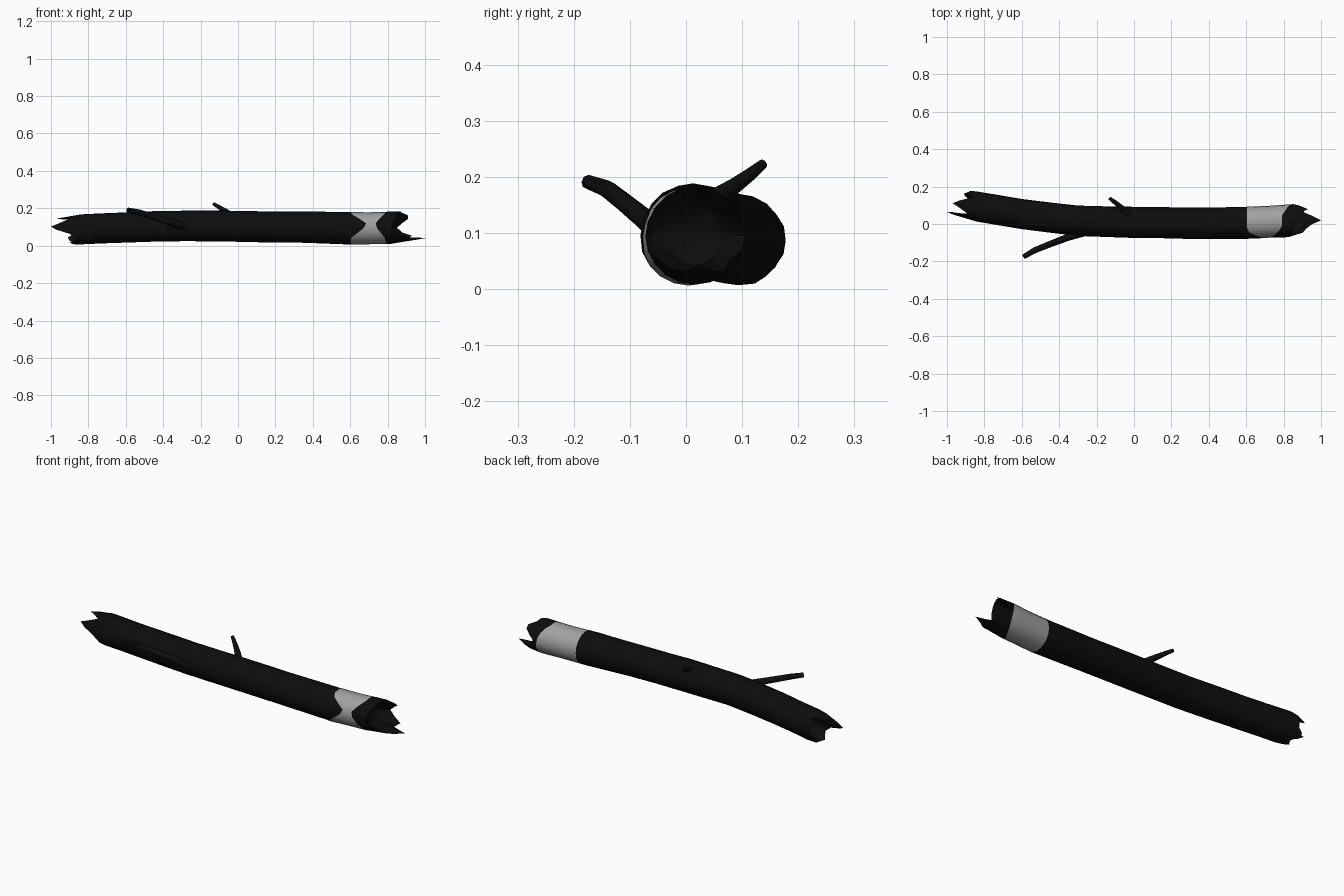
import bpy, bmesh, math, random
from mathutils import Vector

random.seed(4)
SIDES = 20
if "Cube" in bpy.data.objects:
    bpy.data.objects.remove(bpy.data.objects["Cube"])


def make_material(name, value):
    mat = bpy.data.materials.new(name)
    mat.use_nodes = True
    color = (value, value, value, 1)
    mat.diffuse_color = color
    shader = mat.node_tree.nodes["Principled BSDF"]
    shader.inputs["Base Color"].default_value = color
    shader.inputs["Roughness"].default_value = 0.9
    return mat


bark = make_material("dark bark", 0.004)
bare = make_material("pale bare wood", 0.36)

# Trunk centreline: x, y, z, radius
SPINE = [(-1, .115, .085, .08), (-.85, .095, .087, .081), (-.6, .053, .098, .081),
         (-.3, .017, .106, .082), (0, .008, .104, .083), (.3, .004, .099, .083),
         (.6, .005, .093, .087), (.72, .012, .093, .085), (.85, .018, .096, .088),
         (1, .02, .098, .088)]

# Rim positions round the trunk, from the back over the top to the front and under
LEFT_RIM = [-.88, -.87, -.89, -.86, -.93, -.97, -.93, -.89, -.95, -1,
            -.97, -.9, -.87, -.88, -.9, -.88, -.87, -.9, -.91, -.88]
RIGHT_RIM = [.85, .88, .91, .91, .87, .87, .86, .85, .84, .83,
             .82, .84, .9, .92, .95, 1, .96, .9, .93, .88]


def spine_at(x):
    for a, b in zip(SPINE, SPINE[1:]):
        if x <= b[0]:
            break
    t = (x - a[0]) / (b[0] - a[0])
    return [p + (q - p) * t for p, q in zip(a[1:], b[1:])]


def trunk_point(x, i, scale=1):
    y, z, r = spine_at(x)
    a = math.tau * i / SIDES
    return Vector((x, y + r * scale * math.cos(a), z + r * scale * math.sin(a)))


def front_weight(i, width):
    """One at the front of the trunk just above the middle, fading around it."""
    return max(0, 1 - abs(i - 9.3) / width)


def patch_start(i):
    return .605 + .09 * front_weight(i, 2.6)


def patch_end(i):
    back = max(0, math.cos(math.tau * (i + 1) / SIDES))
    return min(.79 + .05 * back - .06 * front_weight(i, 3.0), RIGHT_RIM[i] - .015)


def bridge(bm, low, high, material=0):
    n = len(low)
    for i in range(n):
        j = (i + 1) % n
        face = bm.faces.new((low[i], low[j], high[j], high[i]))
        face.material_index = material


def finish(bm, name, materials):
    bmesh.ops.recalc_face_normals(bm, faces=bm.faces)
    mesh = bpy.data.meshes.new(name)
    bm.to_mesh(mesh)
    bm.free()
    for mat in materials:
        mesh.materials.append(mat)
    obj = bpy.data.objects.new(name, mesh)
    bpy.context.collection.objects.link(obj)
    bpy.ops.object.select_all(action="DESELECT")
    obj.select_set(True)
    bpy.context.view_layer.objects.active = obj
    bpy.ops.object.shade_smooth_by_angle(angle=math.radians(45))
    return obj


# Trunk: outer wall with splintered rims and a hollow in each end
def rim_scale(x):
    return 1 - 2.6 * max(0, abs(x) - .87)


bm = bmesh.new()
rings = []


def add_ring(position, scale=lambda x: 1, jitter=0):
    ring = []
    for i in range(SIDES):
        x = position(i)
        ring.append(bm.verts.new(trunk_point(x, i, scale(x) + random.uniform(-jitter, jitter))))
    return ring


rings.append(add_ring(lambda i: LEFT_RIM[i], rim_scale))
for x in (-.84, -.72, -.6, -.45, -.3, -.15, 0, .15, .3, .45, .56):
    rings.append(add_ring(lambda i: x, jitter=.015))
first_patch = len(rings)
rings.append(add_ring(patch_start))
rings.append(add_ring(lambda i: (patch_start(i) + patch_end(i)) / 2))
rings.append(add_ring(patch_end))
rings.append(add_ring(lambda i: RIGHT_RIM[i], rim_scale))
for k in range(len(rings) - 1):
    bridge(bm, rings[k], rings[k + 1], 1 if k in (first_patch, first_patch + 1) else 0)

for rim, outer, side in ((LEFT_RIM, rings[0], -1), (RIGHT_RIM, rings[-1], 1)):
    lip = add_ring(lambda i: rim[i] - side * .02, lambda x: rim_scale(x) * .88)
    floor = add_ring(lambda i: side * .8, lambda x: .6)
    bridge(bm, outer, lip)
    bridge(bm, lip, floor)
    y, z, r = spine_at(side * .77)
    centre = bm.verts.new((side * .77, y, z))
    for i in range(SIDES):
        bm.faces.new((floor[i], floor[(i + 1) % SIDES], centre))
finish(bm, "trunk", [bark, bare])


# Broken branch stubs, swept along short paths
def branch(name, path, radii, sides=8):
    bm = bmesh.new()
    pts = [Vector(p) for p in path]
    loops = []
    for k, p in enumerate(pts):
        along = (pts[min(k + 1, len(pts) - 1)] - pts[max(k - 1, 0)]).normalized()
        u = along.cross(Vector((0, 0, 1))).normalized()
        v = along.cross(u)
        loops.append([bm.verts.new(p + radii[k] * (u * math.cos(math.tau * i / sides)
                                                   + v * math.sin(math.tau * i / sides)))
                      for i in range(sides)])
    for low, high in zip(loops, loops[1:]):
        bridge(bm, low, high)
    bm.faces.new(loops[0])
    bm.faces.new(loops[-1])
    finish(bm, name, [bark])


branch("front_branch",
       [(-.24, -.035, .09), (-.35, -.07, .122), (-.45, -.108, .153),
        (-.53, -.14, .178), (-.59, -.175, .191)],
       [.024, .019, .017, .016, .013])
branch("back_branch",
       [(-.03, .05, .16), (-.065, .085, .183), (-.1, .115, .205), (-.13, .137, .223)],
       [.019, .015, .012, .009])
